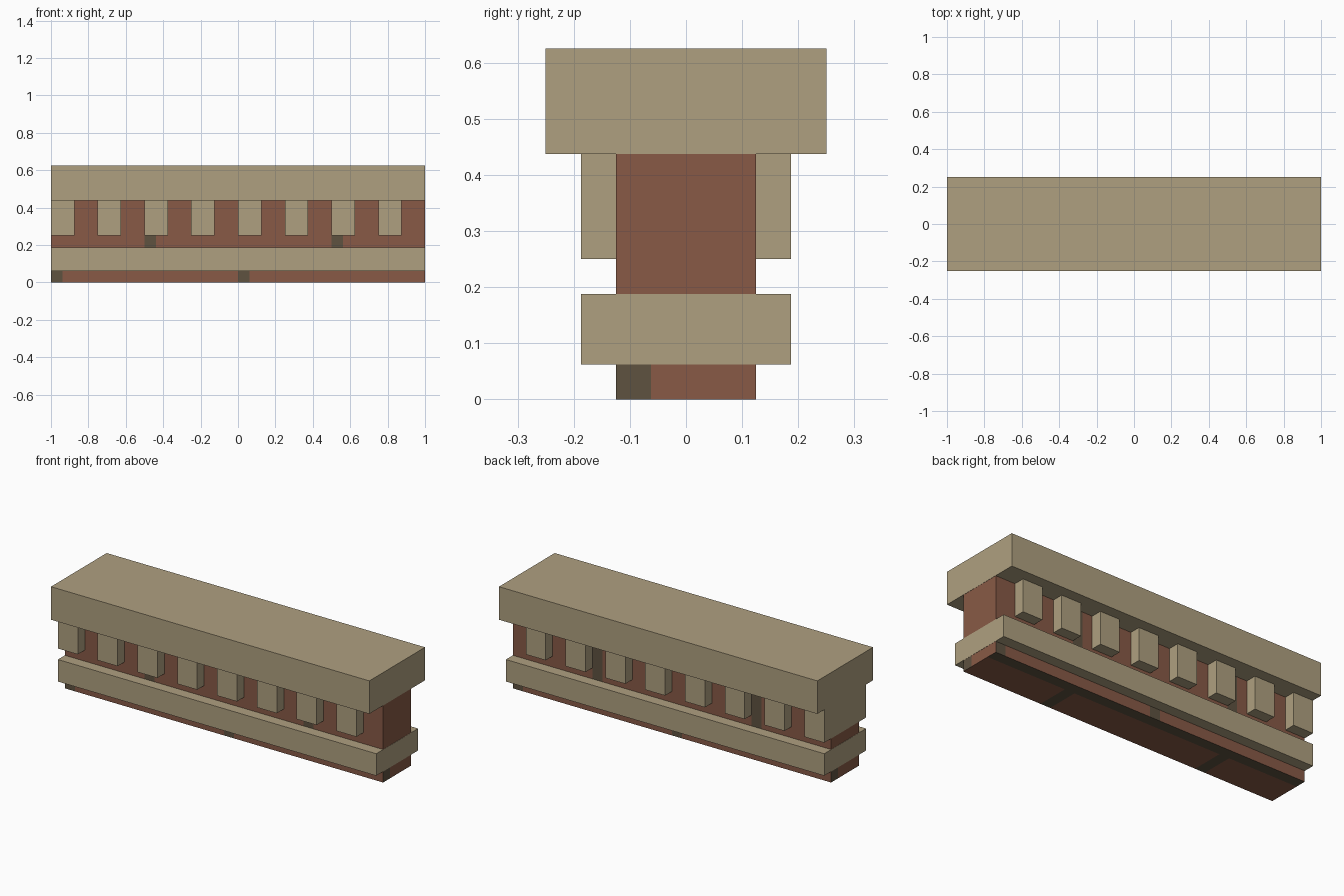
import bpy, bmesh
from mathutils import Vector

cube = bpy.data.objects.get("Cube")
if cube:
    bpy.data.objects.remove(cube, do_unlink=True)

PX = 0.0625  # module that all sizes follow


def srgb(c):
    c /= 255
    return c / 12.92 if c <= 0.04045 else ((c + 0.055) / 1.055) ** 2.4


def material(name, r, g, b):
    m = bpy.data.materials.new(name)
    m.use_nodes = True
    col = (srgb(r), srgb(g), srgb(b), 1)
    m.diffuse_color = col
    bsdf = m.node_tree.nodes["Principled BSDF"]
    bsdf.inputs["Base Color"].default_value = col
    bsdf.inputs["Roughness"].default_value = 0.9
    return m


stone = material("tan stone", 175, 160, 128)
brick = material("red brick", 136, 90, 70)
mortar = material("dark mortar", 94, 82, 64)


def box(name, lo, hi, mats, edit=None):
    """Axis-aligned box between two corners, with an optional bmesh edit."""
    lo, hi = Vector(lo), Vector(hi)
    bm = bmesh.new()
    bmesh.ops.create_cube(bm, size=1)
    for v in bm.verts:
        v.co = (lo + hi) / 2 + v.co * (hi - lo)
    if edit:
        edit(bm)
    me = bpy.data.meshes.new(name)
    bm.to_mesh(me)
    bm.free()
    for m in mats:
        me.materials.append(m)
    ob = bpy.data.objects.new(name, me)
    bpy.context.collection.objects.link(ob)
    return ob


def is_mortar(c, n):
    """Running-bond joints: u runs to the right as each face is looked at."""
    if n.z > 0.5:
        return False
    if n.z < -0.5:                      # underside
        u, v = -c.x, c.y + 0.5
    else:
        v = c.z
        if abs(n.y) > 0.5:              # long sides
            u = c.x if n.y < 0 else -c.x
        else:                           # ends
            u = (c.y if n.x > 0 else -c.y) + 0.125
    if PX < v < 2 * PX or 9 * PX < v < 10 * PX:
        return True                     # bed joints
    start = 0 if v < PX else 0.5        # upright joints
    return start < u % 1 < start + PX


def lay_bricks(bm):
    cuts = [((1, 0, 0), s * x) for x in (PX, 7 * PX, 8 * PX, 9 * PX, 15 * PX) for s in (-1, 1)]
    cuts += [((1, 0, 0), 0), ((0, 1, 0), -PX), ((0, 1, 0), PX),
             ((0, 0, 1), PX), ((0, 0, 1), 2 * PX), ((0, 0, 1), 9 * PX)]
    for n, d in cuts:
        bmesh.ops.bisect_plane(bm, geom=bm.verts[:] + bm.edges[:] + bm.faces[:],
                               plane_co=Vector(n) * d, plane_no=n)
    bm.normal_update()
    for f in bm.faces:
        f.material_index = int(is_mortar(f.calc_center_median(), f.normal))


# Brick wall core, a hair shorter than the stone so the ends do not overlap
box("brick_core", (-0.999, -2 * PX, 0), (0.999, 2 * PX, 0.61), [brick, mortar], lay_bricks)

# Stone courses
box("base_band", (-1, -3 * PX, PX), (1, 3 * PX, 3 * PX), [stone])
box("top_cap", (-1, -4 * PX, 7 * PX), (1, 4 * PX, 10 * PX), [stone])

# Row of bracket blocks passing through the wall under the cap
for i in range(8):
    x = -1 + i * 4 * PX
    box(f"bracket_block_{i + 1}", (x, -3 * PX, 4 * PX), (x + 2 * PX, 3 * PX, 7 * PX), [stone])
